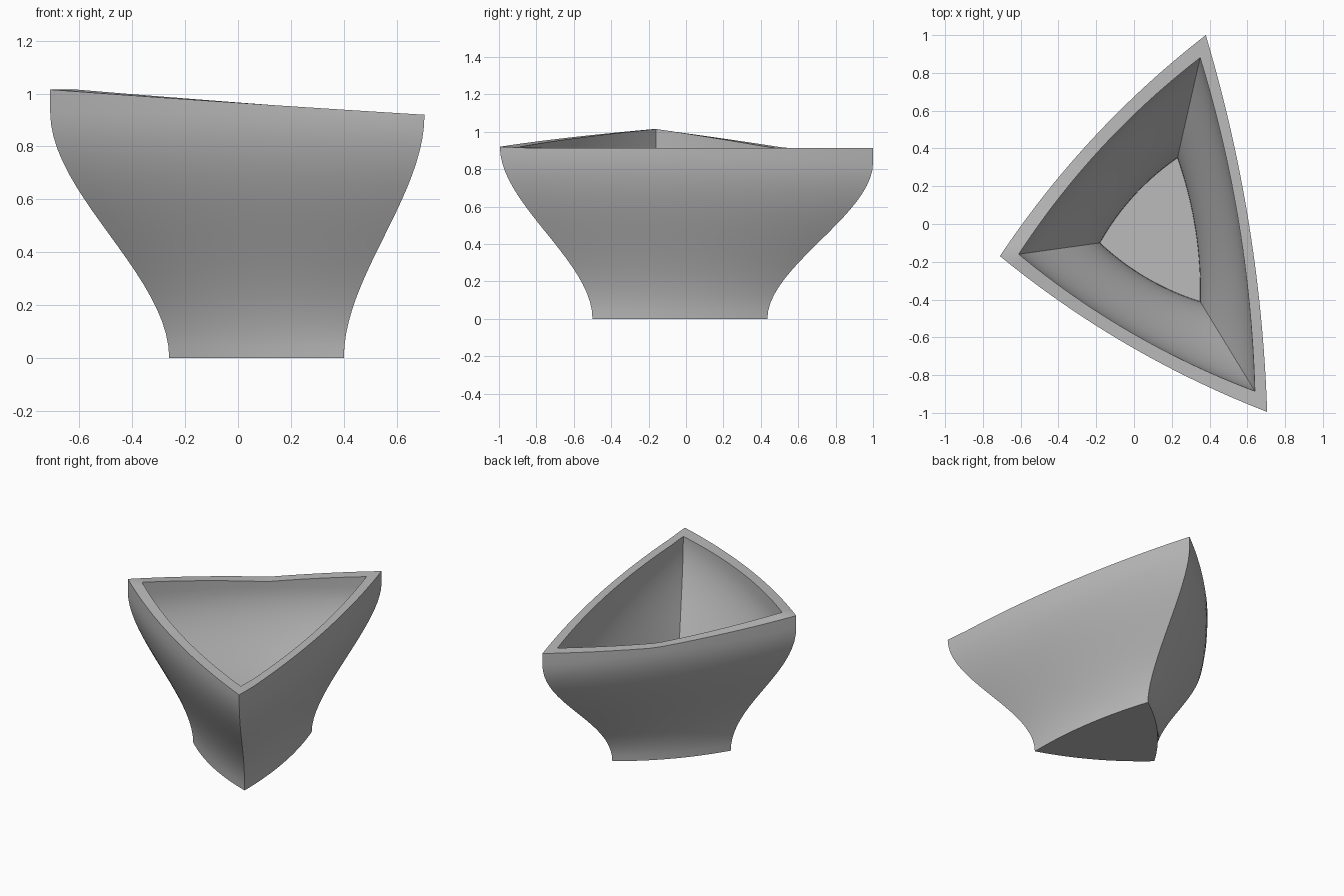
import bpy, bmesh
from mathutils import Vector

cube = bpy.data.objects.get("Cube")
if cube:
    bpy.data.objects.remove(cube, do_unlink=True)

SEGMENTS = 24      # points along each bowed side
LEVELS = 20        # rings up each wall
FLOOR = 0.08       # floor thickness
FLAT_RIM = 0.913   # lowest height of the rim

# Corners in order: right, front left, back left
FOOT = [(-0.26, -0.11), (0.40, -0.50), (0.25, 0.435)]
MOUTH = [(-0.71, -0.17), (0.705, -0.995), (0.38, 1.0)]
INNER_FOOT = [(-0.18, -0.10), (0.35, -0.41), (0.23, 0.35)]
INNER_MOUTH = [(-0.61, -0.16), (0.64, -0.885), (0.35, 0.88)]
WALL_HEIGHT = [0.93, 0.92, 0.835]
RIM_HEIGHT = [1.015, 0.92, 0.835]


def bowed_triangle(corners, bow):
    """Plan outline of a triangle whose sides bow outwards."""
    points = []
    for i in range(3):
        a, b = Vector(corners[i]), Vector(corners[(i + 1) % 3])
        d = (b - a).normalized()
        out = Vector((d.y, -d.x))
        for k in range(SEGMENTS):
            s = k / SEGMENTS
            points.append(a.lerp(b, s) + out * bow * 4 * s * (1 - s))
    return points


def along_sides(values):
    """Interpolate one value per corner around the outline."""
    return [values[i] + (values[(i + 1) % 3] - values[i]) * k / SEGMENTS
            for i in range(3) for k in range(SEGMENTS)]


wall_z = along_sides(WALL_HEIGHT)
rim_z = [max(z, FLAT_RIM) for z in along_sides(RIM_HEIGHT)]


def wall_rings(foot, mouth, base):
    """Rings of an S-curved wall, ending with the slanted rim."""
    rings = []
    for level in range(LEVELS + 1):
        t = level / LEVELS
        f = t * t * (3 - 2 * t)
        rings.append([(*p.lerp(q, f), base + t * (h - base))
                      for p, q, h in zip(foot, mouth, wall_z)])
    rings.append([(*q, z) for q, z in zip(mouth, rim_z)])
    return rings


# Outer wall up, over the rim, inner wall down
outer = wall_rings(bowed_triangle(FOOT, 0.04), bowed_triangle(MOUTH, 0.065), 0)
inner = wall_rings(bowed_triangle(INNER_FOOT, 0.035),
                   bowed_triangle(INNER_MOUTH, 0.06), FLOOR)

bm = bmesh.new()
rings = [[bm.verts.new(p) for p in ring] for ring in outer + inner[::-1]]
count = len(rings[0])
for low, high in zip(rings, rings[1:]):
    for i in range(count):
        j = (i + 1) % count
        bm.faces.new((low[i], low[j], high[j], high[i]))
bm.faces.new(rings[0][::-1])   # underside
bm.faces.new(rings[-1])        # bowl floor
bmesh.ops.remove_doubles(bm, verts=bm.verts, dist=0.0001)
bmesh.ops.recalc_face_normals(bm, faces=bm.faces)

mesh = bpy.data.meshes.new("triangular_bowl")
bm.to_mesh(mesh)
bm.free()
bowl = bpy.data.objects.new("triangular_bowl", mesh)
bpy.context.collection.objects.link(bowl)

# Plain grey material
grey = bpy.data.materials.new("plain_grey")
grey.use_nodes = True
color = (0.5, 0.5, 0.5, 1)
grey.diffuse_color = color
grey.node_tree.nodes["Principled BSDF"].inputs["Base Color"].default_value = color
mesh.materials.append(grey)

# Smooth walls with crisp corners
bpy.ops.object.select_all(action='DESELECT')
bowl.select_set(True)
bpy.context.view_layer.objects.active = bowl
bpy.ops.object.shade_smooth_by_angle(angle=0.52)
